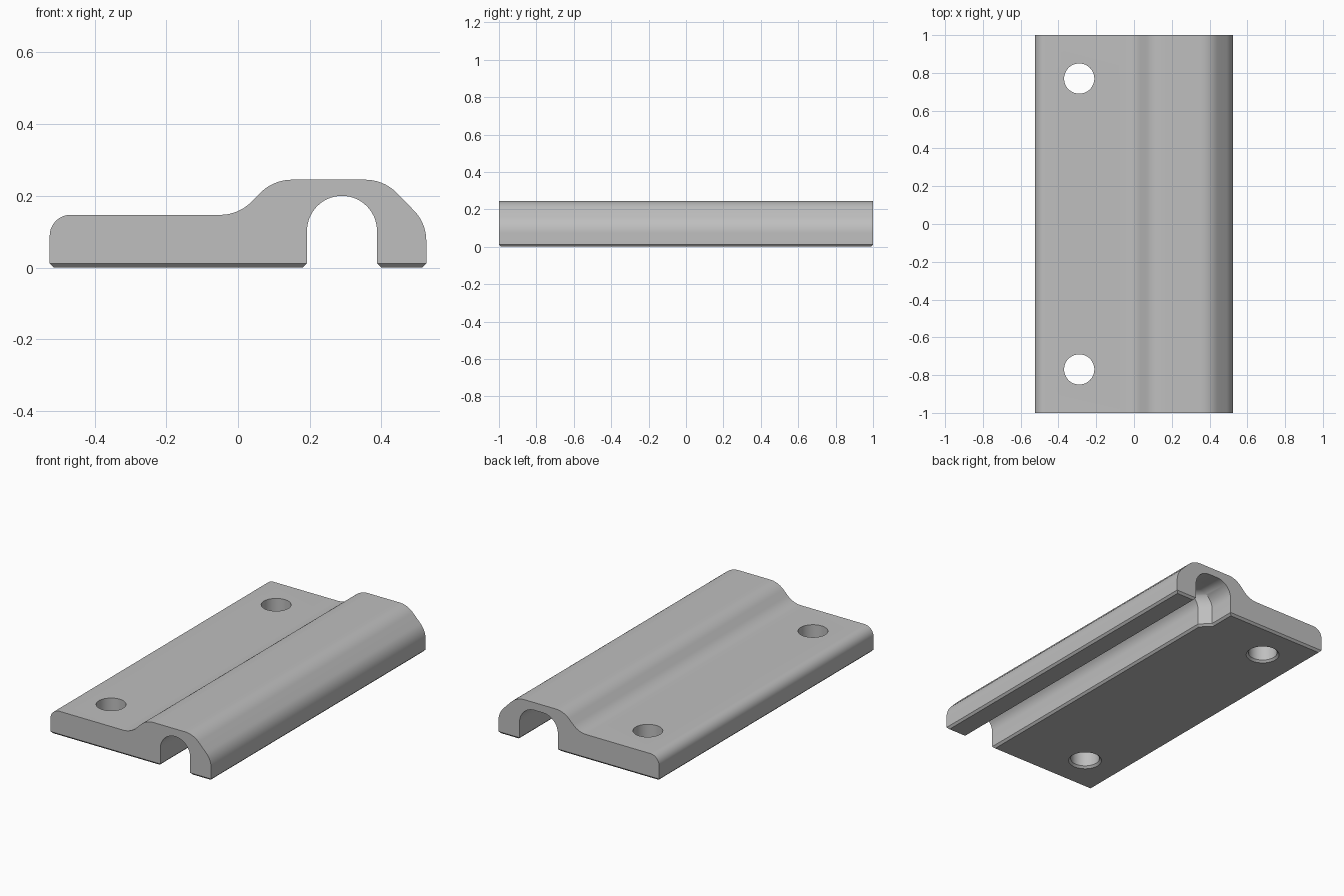
import bpy, bmesh
from math import sin, cos, pi, radians

if "Cube" in bpy.data.objects:
    bpy.data.objects.remove(bpy.data.objects["Cube"], do_unlink=True)

grey = bpy.data.materials.new("mid_grey")
grey.use_nodes = True
grey.diffuse_color = (0.52, 0.52, 0.52, 1)
grey.node_tree.nodes["Principled BSDF"].inputs["Base Color"].default_value = grey.diffuse_color

CHAMFER = 0.012


def arc(cx, cz, r, start, end, steps=10):
    """Points along an arc, angles in degrees."""
    angles = [radians(start + (end - start) * i / steps) for i in range(steps + 1)]
    return [(cx + r * cos(a), cz + r * sin(a)) for a in angles]


def section(shift):
    """Clamp cross-section; shift widens the channel toward the plate."""
    r, cx, cz = 0.0975, 0.29, 0.1025
    outer = ([(-0.525, 0)]
             + arc(-0.467, 0.089, 0.058, 180, 90)
             + arc(-0.05, 0.27, 0.123, 270, 315)
             + arc(0.15, 0.122, 0.123, 135, 90)
             + arc(0.355, 0.122, 0.123, 90, 45)
             + arc(0.405, 0.075, 0.12, 45, 0)
             + [(0.525, 0)])
    channel = ([(cx + r, 0)]
               + arc(cx, cz, r, 0, 90, 14)
               + arc(cx - shift, cz, r, 90, 180, 14)
               + [(cx - r - shift, 0)])
    return outer + channel


def loft(bm, rings):
    """Join rings of equal point count and cap both ends."""
    loops = [[bm.verts.new(p) for p in ring] for ring in rings]
    n = len(loops[0])
    for a, b in zip(loops, loops[1:]):
        for i in range(n):
            j = (i + 1) % n
            bm.faces.new((a[i], a[j], b[j], b[i]))
    bm.faces.new(loops[0])
    bm.faces.new(loops[-1])


def make_object(name, bm):
    bmesh.ops.recalc_face_normals(bm, faces=bm.faces[:])
    mesh = bpy.data.meshes.new(name)
    bm.to_mesh(mesh)
    bm.free()
    mesh.materials.append(grey)
    obj = bpy.data.objects.new(name, mesh)
    bpy.context.collection.objects.link(obj)
    return obj


# Clamp body: long extrusion whose channel flares at the back end
wide = 0.056
stations = [(-1, 0), (0.785, 0), (0.84, wide), (1, wide)]
bm = bmesh.new()
loft(bm, [[(x, y, z) for x, z in section(s)] for y, s in stations])
bmesh.ops.remove_doubles(bm, verts=bm.verts[:], dist=1e-5)
bmesh.ops.recalc_face_normals(bm, faces=bm.faces[:])


# Chamfer every edge around the underside
def faces_down(face):
    return face.normal.z < -0.99 and face.calc_center_median().z < 1e-4


inner = [e for e in bm.edges if all(faces_down(f) for f in e.link_faces)]
bmesh.ops.dissolve_edges(bm, edges=inner, use_verts=False)
bm.normal_update()
rim = [e for e in bm.edges if any(faces_down(f) for f in e.link_faces)]
bmesh.ops.bevel(bm, geom=rim, offset=CHAMFER, segments=1, affect='EDGES',
                clamp_overlap=False)
body = make_object("clamp_body", bm)

# Screw holes with a small chamfer at the bottom
bm = bmesh.new()
for side in (-1, 1):
    rings = []
    for z, r in ((-CHAMFER, 0.08 + 2 * CHAMFER), (CHAMFER, 0.08), (0.4, 0.08)):
        rings.append([(x, y, z) for x, y in arc(-0.29, side * 0.77, r, 0, 360, 48)[:-1]])
    loft(bm, rings)
cutter = make_object("screw_hole_cutter", bm)
cutter.hide_render = True

cut = body.modifiers.new("screw_holes", 'BOOLEAN')
cut.operation = 'DIFFERENCE'
cut.solver = 'EXACT'
cut.object = cutter

# Apply the cut, drop the cutter and shade the curved faces smooth
bpy.ops.object.select_all(action='DESELECT')
body.select_set(True)
bpy.context.view_layer.objects.active = body
bpy.ops.object.modifier_apply(modifier=cut.name)
bpy.data.objects.remove(cutter, do_unlink=True)
bpy.ops.object.shade_smooth_by_angle(angle=radians(30))
